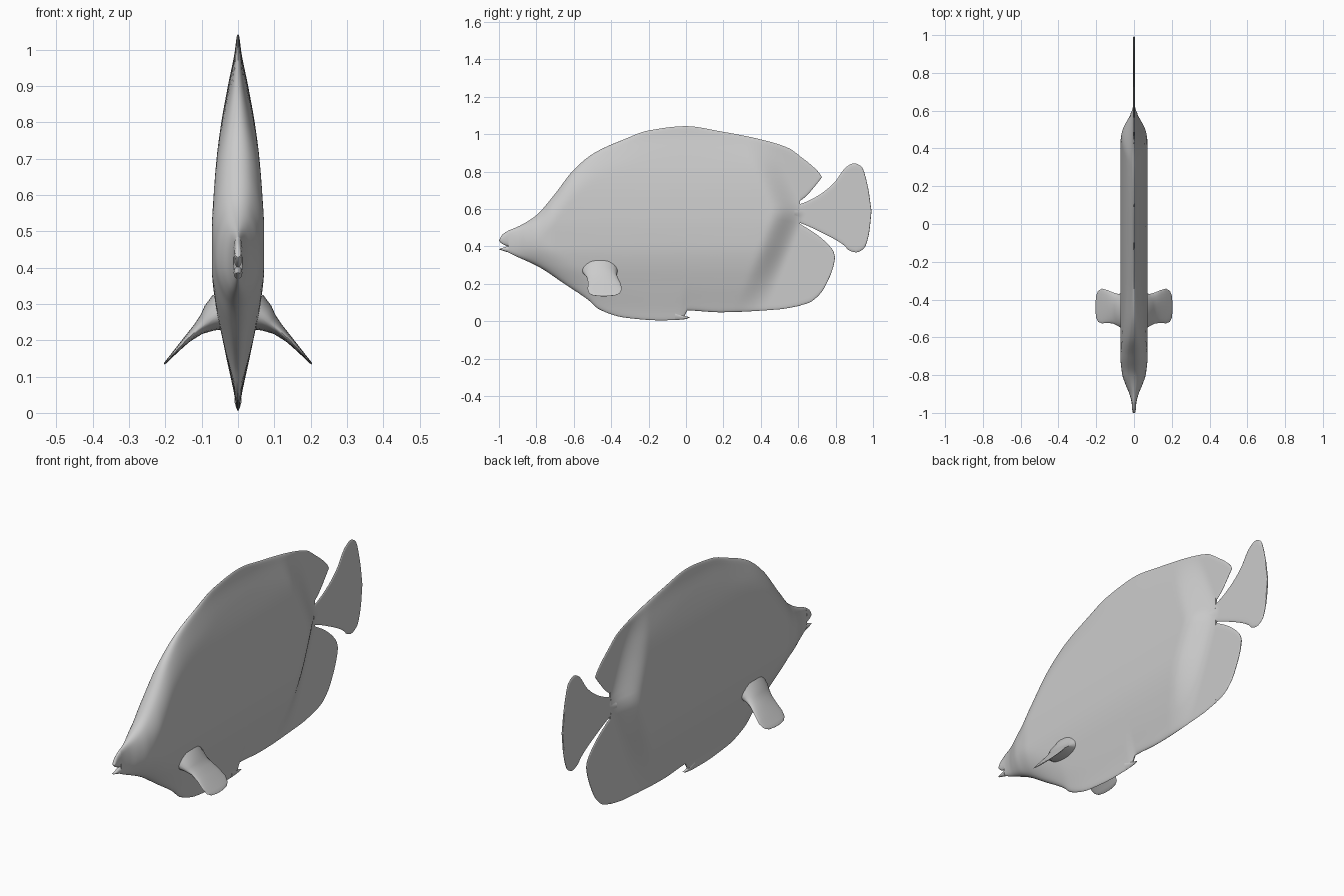
import bpy, bmesh, math
from mathutils import Vector

cube = bpy.data.objects.get("Cube")
if cube:
    bpy.data.objects.remove(cube, do_unlink=True)

grey = bpy.data.materials.new("plain_grey")
grey.use_nodes = True
grey.diffuse_color = (0.6, 0.6, 0.6, 1)
grey.node_tree.nodes["Principled BSDF"].inputs["Base Color"].default_value = (0.6, 0.6, 0.6, 1)


def curve(pts, x):
    """Monotone smooth interpolation through profile points."""
    x = min(max(x, pts[0][0]), pts[-1][0])
    d = [(b[1] - a[1]) / (b[0] - a[0]) for a, b in zip(pts, pts[1:])]
    m = [d[0]] + [2 * a * b / (a + b) if a * b > 0 else 0 for a, b in zip(d, d[1:])] + [d[-1]]
    i = max(k for k in range(len(d)) if pts[k][0] <= x)
    h = pts[i + 1][0] - pts[i][0]
    t = (x - pts[i][0]) / h
    return ((2*t**3 - 3*t*t + 1) * pts[i][1] + (t**3 - 2*t*t + t) * h * m[i]
            + (3*t*t - 2*t**3) * pts[i + 1][1] + (t**3 - t*t) * h * m[i + 1])


# Body half width by height, and its growth from the snout backwards
WIDTH = [(0, 0), (.1, .018), (.2, .038), (.3, .058), (.4, .068), (.5, .068),
         (.6, .063), (.7, .055), (.8, .042), (.9, .024), (1, .006), (1.05, 0)]
SNOUT = [(-1, .06), (-.95, .12), (-.9, .3), (-.85, .6), (-.8, .85), (-.72, 1)]


def rounded(dist, radius):
    u = min(1, max(0, dist / radius))
    return math.sqrt(u * (2 - u))


def half_width(y, z, dist, height):
    rear = .64 - .4 * abs(z - .58)
    s = min(1, max(0, (rear - y) / .18))
    grow = curve(SNOUT, y) * s * s * (3 - 2 * s)
    bulk = curve(WIDTH, z) * grow * rounded(dist, max(.001, min(.15, height / 2)))
    return bulk + .004 * rounded(dist, .02)


def finish(name, bm):
    bmesh.ops.remove_doubles(bm, verts=bm.verts, dist=.0002)
    bmesh.ops.holes_fill(bm, edges=[e for e in bm.edges if e.is_boundary], sides=0)
    bmesh.ops.recalc_face_normals(bm, faces=bm.faces)
    mesh = bpy.data.meshes.new(name)
    bm.to_mesh(mesh)
    bm.free()
    mesh.materials.append(grey)
    ob = bpy.data.objects.new(name, mesh)
    bpy.context.collection.objects.link(ob)
    bpy.ops.object.select_all(action='DESELECT')
    ob.select_set(True)
    bpy.context.view_layer.objects.active = ob
    bpy.ops.object.shade_smooth_by_angle(angle=math.radians(50))
    return ob


def loft(name, rings):
    bm = bmesh.new()
    loops = [[bm.verts.new(p) for p in ring] for ring in rings]
    for a, b in zip(loops, loops[1:]):
        for k in range(len(a)):
            n = (k + 1) % len(a)
            bm.faces.new((a[k], a[n], b[n], b[k]))
    return finish(name, bm)


def sheet(name, upper, lower, columns, rows):
    """Flattened solid between an upper and a lower outline."""
    y0, y1 = upper[0][0], upper[-1][0]
    rings = []
    for i in range(columns + 1):
        y = y0 + (y1 - y0) * (1 - math.cos(math.pi * i / columns)) / 2
        top, low = curve(upper, y), curve(lower, y)
        ring = []
        for k in range(2 * rows):
            f = (1 - math.cos(math.pi * k / rows)) / 2
            z = low + (top - low) * f
            side = 1 if k < rows else -1
            ring.append((side * half_width(y, z, min(z - low, top - z), top - low), y, z))
        rings.append(ring)
    return loft(name, rings)


# Body with the front of the dorsal and belly fins
sheet("body",
      [(-.95, .485), (-.89, .51), (-.8, .567), (-.706, .674), (-.6, .81), (-.49, .9),
       (-.33, .973), (-.2, 1.02), (0, 1.043), (.18, 1.016), (.417, .968), (.55, .925), (.61, .883)],
      [(-.95, .368), (-.92, .353), (-.786, .29), (-.65, .2), (-.52, .112), (-.465, .064),
       (-.33, .02), (-.14, .005), (-.02, .008), (0, .058), (.18, .048), (.5, .064), (.61, .083)],
      110, 36)

# Mouth
sheet("upper_lip", [(-1, .43), (-.985, .46), (-.95, .485)],
      [(-1, .43), (-.985, .415), (-.95, .4)], 10, 10)
sheet("lower_lip", [(-1, .386), (-.95, .403)], [(-1, .384), (-.95, .368)], 8, 8)

# Rear fin lobes and tail
sheet("dorsal_fin_lobe", [(.605, .886), (.67, .835), (.715, .79), (.727, .77)],
      [(.605, .64), (.64, .667), (.7, .735), (.727, .77)], 16, 14)
sheet("anal_fin_lobe", [(.605, .523), (.7, .463), (.765, .405), (.79, .37), (.797, .342)],
      [(.605, .083), (.66, .1), (.72, .15), (.765, .23), (.79, .3), (.797, .342)], 24, 18)
sheet("tail_fin",
      [(.58, .62), (.62, .63), (.71, .674), (.79, .738), (.856, .824), (.898, .845),
       (.94, .825), (.973, .717), (.992, .588)],
      [(.58, .535), (.62, .522), (.71, .482), (.845, .406), (.87, .38), (.91, .368),
       (.952, .39), (.978, .465), (.992, .588)], 40, 18)
sheet("pelvic_fin_tip", [(-.06, .05), (-.01, .03), (.022, .021)],
      [(-.06, .006), (0, .012), (.022, .021)], 10, 8)

# Pectoral fins: x, z, centre y, half length, half thickness
STATIONS = [(.03, .28, -.46, .1, .06), (.065, .262, -.46, .092, .042), (.085, .248, -.455, .085, .028),
            (.11, .23, -.445, .082, .017), (.14, .203, -.437, .087, .010), (.17, .171, -.434, .092, .006),
            (.19, .149, -.436, .082, .004), (.2, .138, -.438, .06, .003), (.204, .134, -.44, .02, .001)]
for name, side in (("left_pectoral_fin", 1), ("right_pectoral_fin", -1)):
    rings = []
    for x, z, y, length, thick in STATIONS:
        normal = Vector((.65, 0, .76)) * thick
        rings.append([(side * (x + normal.x * math.sin(a)), y + length * math.cos(a),
                       z + normal.z * math.sin(a))
                      for a in (math.tau * k / 24 for k in range(24))])
    loft(name, rings)
